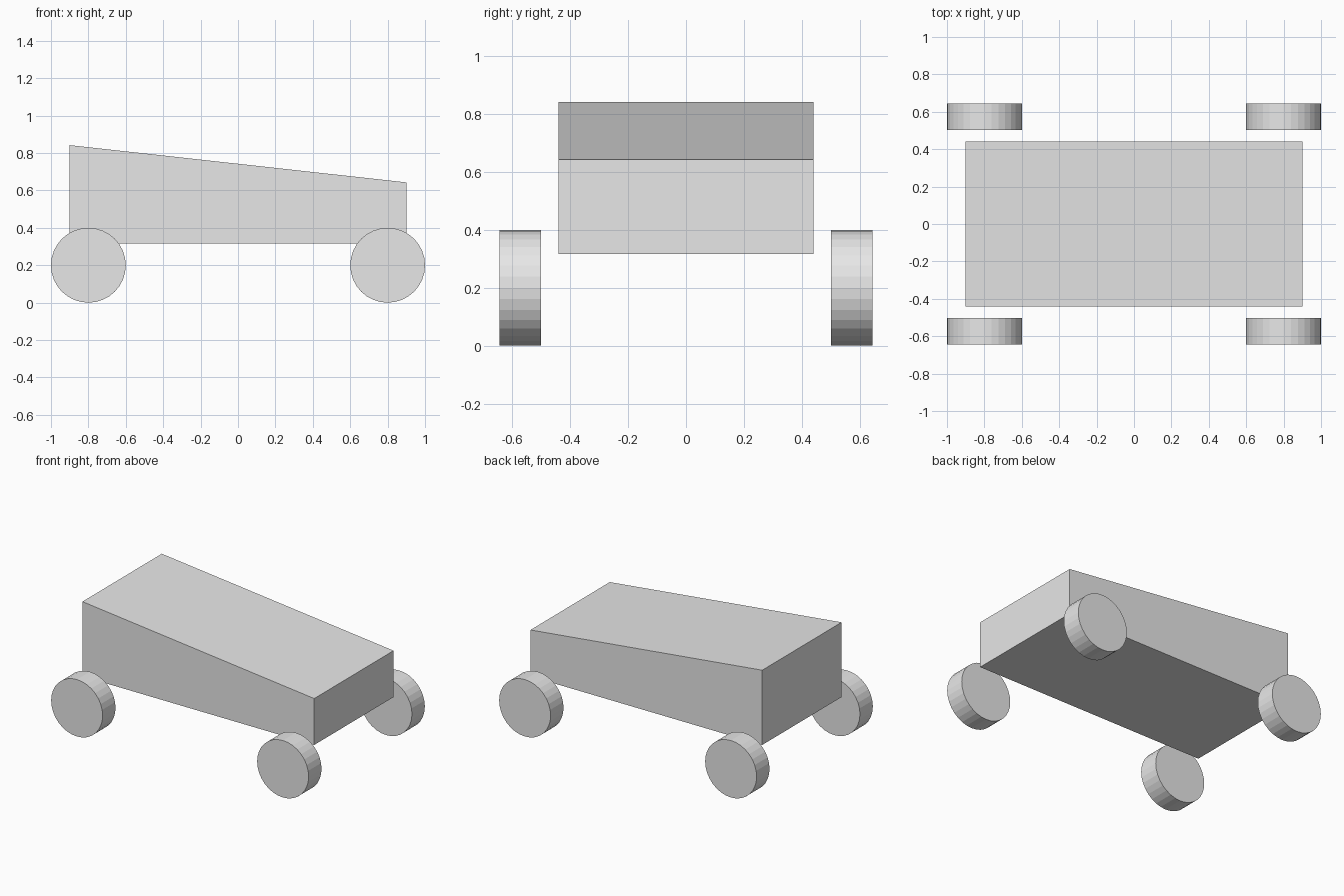
import bpy
import bmesh
import math

cube = bpy.data.objects.get("Cube")
if cube:
    bpy.data.objects.remove(cube, do_unlink=True)

GREY = (0.8, 0.8, 0.8, 1.0)
grey = bpy.data.materials.new("light grey")
grey.use_nodes = True
grey.diffuse_color = GREY
grey.node_tree.nodes["Principled BSDF"].inputs["Base Color"].default_value = GREY


def add_object(name, bm):
    bmesh.ops.recalc_face_normals(bm, faces=bm.faces)
    mesh = bpy.data.meshes.new(name)
    bm.to_mesh(mesh)
    bm.free()
    mesh.materials.append(grey)
    obj = bpy.data.objects.new(name, mesh)
    bpy.context.collection.objects.link(obj)
    return obj


# Wedge body: side profile (x, z) extruded across the width
HALF_WIDTH = 0.44
profile = [(-0.9, 0.317), (0.9, 0.317), (0.9, 0.643), (-0.9, 0.842)]
bm = bmesh.new()
side = bm.faces.new([bm.verts.new((x, -HALF_WIDTH, z)) for x, z in profile])
extruded = bmesh.ops.extrude_face_region(bm, geom=[side], use_keep_orig=True)
moved = [v for v in extruded["geom"] if isinstance(v, bmesh.types.BMVert)]
bmesh.ops.translate(bm, verts=moved, vec=(0, 2 * HALF_WIDTH, 0))
add_object("body", bm)

# Four flat-shaded disc wheels, standing clear of the body sides
RADIUS, WIDTH = 0.2, 0.143
for y_name, y in (("front", -0.573), ("back", 0.573)):
    for x_name, x in (("right", -0.8), ("left", 0.8)):
        bm = bmesh.new()
        bmesh.ops.create_cone(bm, cap_ends=True, segments=32,
                              radius1=RADIUS, radius2=RADIUS, depth=WIDTH)
        wheel = add_object(f"{y_name}_{x_name}_wheel", bm)
        wheel.rotation_euler.x = math.pi / 2
        wheel.location = (x, y, RADIUS)
